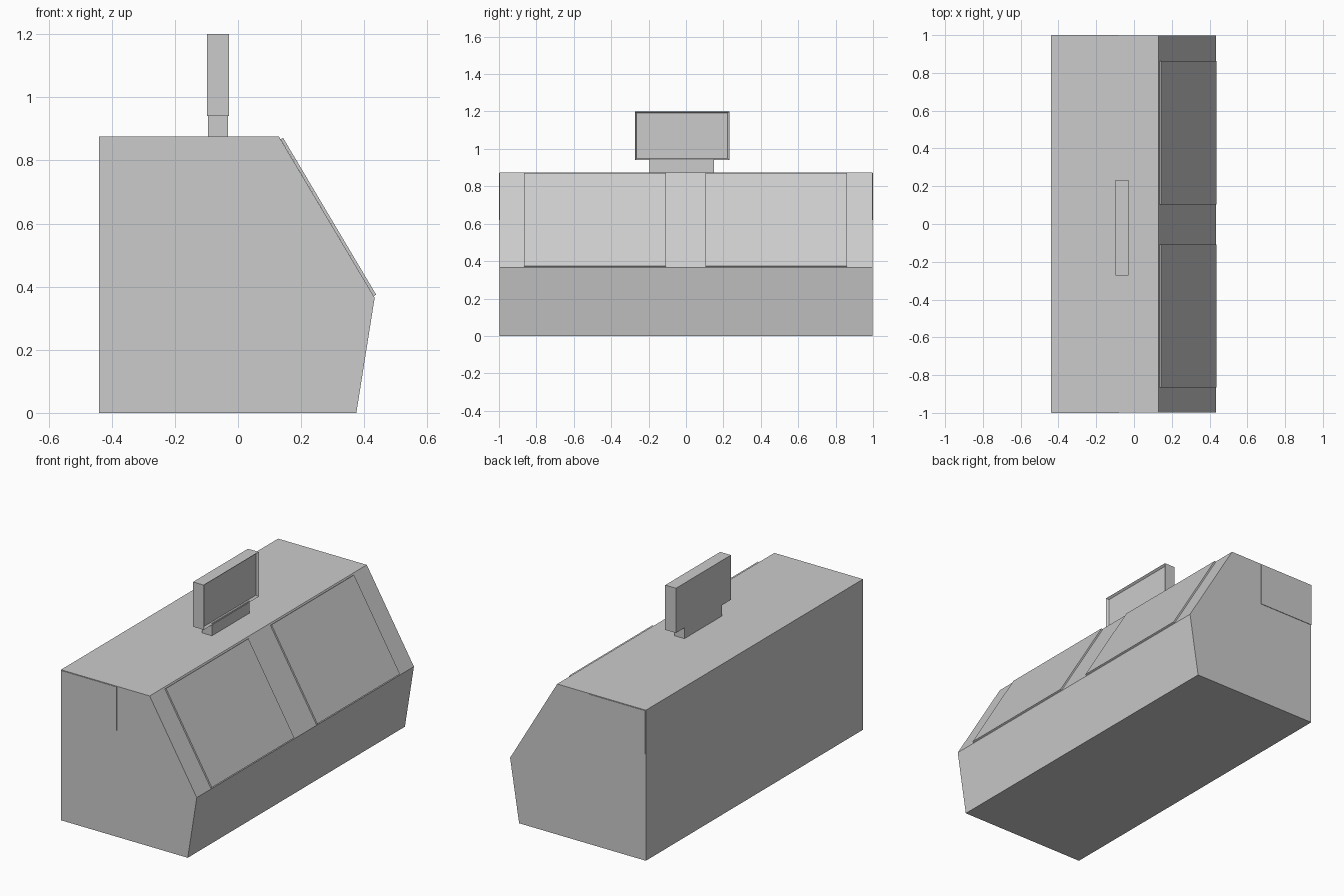
import bpy, bmesh
from mathutils import Vector

if "Cube" in bpy.data.objects:
    bpy.data.objects.remove(bpy.data.objects["Cube"])


def make_object(name, bm):
    bmesh.ops.recalc_face_normals(bm, faces=bm.faces)
    mesh = bpy.data.meshes.new(name)
    bm.to_mesh(mesh)
    bm.free()
    obj = bpy.data.objects.new(name, mesh)
    bpy.context.collection.objects.link(obj)
    return obj


def prism(name, profile, y0, y1):
    """Extrude an xz profile along y."""
    bm = bmesh.new()
    face = bm.faces.new([bm.verts.new((x, y0, z)) for x, z in profile])
    ext = bmesh.ops.extrude_face_region(bm, geom=[face])
    verts = [v for v in ext["geom"] if isinstance(v, bmesh.types.BMVert)]
    bmesh.ops.translate(bm, vec=(0, y1 - y0, 0), verts=verts)
    return make_object(name, bm)


def box(name, x0, x1, y0, y1, z0, z1):
    return prism(name, [(x0, z0), (x1, z0), (x1, z1), (x0, z1)], y0, y1)


# Cabinet body
prism("cabinet_body", [(-0.44, 0), (0.375, 0), (0.433, 0.365),
                       (0.13, 0.875), (-0.44, 0.875)], -0.997, 0.997)

# Sloping front panels, raised slightly off the slope
top, bottom = Vector((0.135, 0.867)), Vector((0.430, 0.370))
along = (bottom - top).normalized()
out = Vector((-along.y, along.x)) * 0.009
slope = [top, bottom, bottom + out, top + out]
for side, y0, y1 in (("left", -0.865, -0.108), ("right", 0.104, 0.862)):
    prism("slope_panel_" + side, slope, y0, y1)

# Thin panels on the two ends
for side, s in (("left", -1), ("right", 1)):
    y0, y1 = sorted((s * 0.99, s * 1.0))
    box("end_panel_" + side, -0.438, -0.08, y0, y1, 0.62, 0.872)

# Screen neck
box("screen_neck", -0.095, -0.031, -0.195, 0.15, 0.87, 0.945)

# Screen with a recessed display on the +x side
screen = box("screen", -0.098, -0.029, -0.273, 0.232, 0.94, 1.2)
bm = bmesh.new()
bm.from_mesh(screen.data)
bm.normal_update()
front = [f for f in bm.faces if f.normal.x > 0.9]
bmesh.ops.inset_region(bm, faces=front, thickness=0.013)
bmesh.ops.translate(bm, vec=(-0.012, 0, 0), verts=front[0].verts)
bm.to_mesh(screen.data)
bm.free()
